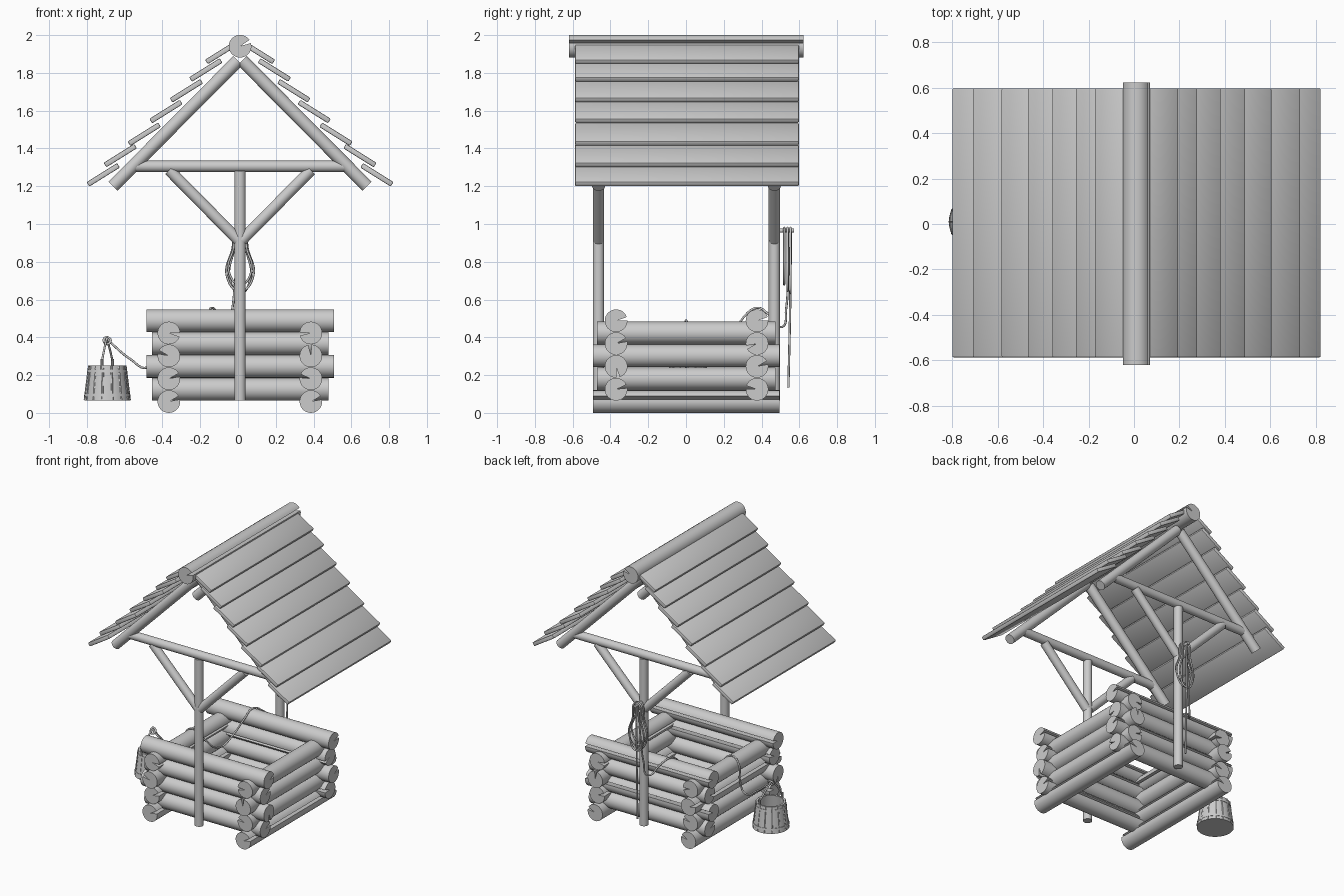
import bpy, bmesh
from math import sin, cos, pi, radians
from mathutils import Vector, Matrix

if "Cube" in bpy.data.objects:
    bpy.data.objects.remove(bpy.data.objects["Cube"])


def finish(bm, name, smooth=True):
    bmesh.ops.recalc_face_normals(bm, faces=bm.faces)
    me = bpy.data.meshes.new(name)
    bm.to_mesh(me)
    bm.free()
    ob = bpy.data.objects.new(name, me)
    bpy.context.collection.objects.link(ob)
    if smooth:
        bpy.ops.object.select_all(action='DESELECT')
        ob.select_set(True)
        bpy.context.view_layer.objects.active = ob
        bpy.ops.object.shade_smooth_by_angle(angle=radians(35))
    return ob


def rod(name, a, b, r, crack=None, n=28):
    """Round timber from a to b; crack = angle of a lengthwise split."""
    a, b = Vector(a), Vector(b)
    d = (b - a).normalized()
    up = Vector((0, 0, 1)) if abs(d.z) < 0.95 else Vector((0, 1, 0))
    u = d.cross(up).normalized()
    v = u.cross(d)
    if crack is None:
        pts = [(r * cos(2 * pi * i / n), r * sin(2 * pi * i / n)) for i in range(n)]
    else:
        c, w = radians(crack), radians(9)
        ts = [c + w + (2 * pi - 2 * w) * i / (n - 1) for i in range(n)]
        pts = [(r * cos(t), r * sin(t)) for t in ts]
        pts.append((0.08 * r * cos(c), 0.08 * r * sin(c)))
    bm = bmesh.new()
    f = bm.faces.new([bm.verts.new(a + u * x + v * y) for x, y in pts])
    ext = bmesh.ops.extrude_face_region(bm, geom=[f], use_keep_orig=True)
    vs = [e for e in ext['geom'] if isinstance(e, bmesh.types.BMVert)]
    bmesh.ops.translate(bm, verts=vs, vec=b - a)
    return finish(bm, name)


def rope(name, pts, r=0.006, cyclic=False):
    cu = bpy.data.curves.new(name, 'CURVE')
    cu.dimensions = '3D'
    cu.bevel_depth, cu.bevel_resolution, cu.resolution_u = r, 2, 6
    cu.use_fill_caps = True
    s = cu.splines.new('BEZIER')
    s.bezier_points.add(len(pts) - 1)
    for p, co in zip(s.bezier_points, pts):
        p.co = co
        p.handle_left_type = p.handle_right_type = 'AUTO'
    s.use_cyclic_u = cyclic
    ob = bpy.data.objects.new(name, cu)
    bpy.context.collection.objects.link(ob)


def lathe(name, profile, centre, n=32):
    """Closed profile of (radius, z) turned round the z axis."""
    bm = bmesh.new()
    rings = [[bm.verts.new((centre[0] + r * cos(2 * pi * i / n),
                            centre[1] + r * sin(2 * pi * i / n), z))
              for i in range(n)] for r, z in profile]
    for A, B in zip(rings, rings[1:]):
        for i in range(n):
            j = (i + 1) % n
            bm.faces.new((A[i], A[j], B[j], B[i]))
    return bm, rings


# Well wall: interlocking cracked logs
y_cracks = {-1: (20, 20, 160, -10), 1: (20, 165, 95, 185)}
x_cracks = {-1: (15, -80, 20, 10), 1: (170, 20, 200, 10)}
for s in (-1, 1):
    for i in range(4):
        e = 0.493 if i % 2 == 0 else 0.47
        x = 0.01 + 0.376 * s
        z = 0.06 + 0.121 * i
        rod("side_log", (x, -e, z), (x, e + 0.003, z), 0.06, y_cracks[s][i])
        e = 0.468 if i % 2 == 0 else 0.497
        y = 0.003 + 0.373 * s
        z = 0.125 + 0.121 * i
        rod("cross_log", (0.012 + e, y, z), (0.012 - e, y, z), 0.06, x_cracks[s][i])

# Two roof frames: post, tie beam, braces, rafters
CX = 0.011
for y in (-0.463, 0.468):
    rod("post", (CX, y, 0.065), (CX, y, 1.28), 0.03)
    rod("tie_beam", (-0.57, y, 1.305), (0.595, y, 1.305), 0.03)
    for s in (-1, 1):
        rod("brace", (CX + 0.01 * s, y, 0.915), (CX + 0.375 * s, y, 1.285), 0.03)
        rod("rafter", (CX + 0.672 * s, y, 1.2), (CX + 0.012 * s, y, 1.865), 0.034)

# Ridge log
rod("ridge_log", (CX, -0.62, 1.941), (CX, 0.622, 1.941), 0.06, 25)

# Overlapping roof planks: distance from ridge, bottom edge height
courses = [(0.805, 1.21), (0.715, 1.312), (0.588, 1.425), (0.473, 1.545),
           (0.365, 1.655), (0.262, 1.765), (0.178, 1.858)]
for s in (-1, 1):
    for k, (x, z) in enumerate(courses):
        length = 0.19 if k < 6 else 0.155
        t = radians(32)
        d = Vector((-s * cos(t), 0, sin(t)))
        nrm = Vector((s * sin(t), 0, cos(t)))
        c = Vector((CX + s * x, 0.005, z)) + d * (length / 2)
        m = Matrix((d, (0, 1, 0), nrm)).transposed().to_4x4()
        bm = bmesh.new()
        bmesh.ops.create_cube(bm, size=1, matrix=Matrix.Translation(c) @ m
                              @ Matrix.Diagonal((length, 1.184, 0.028, 1)))
        bmesh.ops.bevel(bm, geom=bm.edges[:], offset=0.006, segments=2,
                        affect='EDGES', profile=0.5)
        finish(bm, "roof_plank")

# Bucket: tapered shell with staves, hoops and floor
B = (-0.692, 0.01)
bm, rings = lathe("bucket", [(0.122, 0.065), (0.098, 0.25), (0.085, 0.25), (0.107, 0.085)], B)
bm.faces.new(rings[0])
bm.faces.new(rings[-1])
finish(bm, "bucket")
for z, r in ((0.095, 0.119), (0.222, 0.1025)):
    bm, rings = lathe("hoop", [(r + 0.001, z - 0.008), (r + 0.004, z - 0.008),
                               (r + 0.002, z + 0.008), (r - 0.001, z + 0.008)], B)
    finish(bm, "bucket_hoop")
for i in range(14):
    a = 2 * pi * i / 14
    rod("bucket_stave", (B[0] + 0.119 * cos(a), B[1] + 0.119 * sin(a), 0.067),
        (B[0] + 0.096 * cos(a), B[1] + 0.096 * sin(a), 0.25), 0.006, n=6)

# Bucket handle
apex = (-0.695, 0.01, 0.395)
for x, y in ((-0.72, -0.08), (-0.664, 0.1)):
    rod("bucket_ear", (x, y, 0.22), (x, y, 0.285), 0.008, n=10)
    rope("bucket_handle", [(x, y, 0.275), ((x - 0.695) / 2, y * 0.5, 0.34), apex])
rope("bucket_knot", [(-0.71, 0.01, 0.385), (-0.695, 0.022, 0.4),
                     (-0.675, 0.01, 0.38), (-0.695, 0, 0.365)], 0.007, True)

# Rope from bucket over the wall, through the well and up to the back post
rope("well_rope", [apex, (-0.65, 0.01, 0.35), (-0.57, 0, 0.285), (-0.48, 0, 0.24),
                   (-0.435, 0, 0.33), (-0.43, 0, 0.43), (-0.37, 0, 0.489),
                   (-0.295, 0.03, 0.42), (-0.25, 0.14, 0.33), (-0.2, 0.25, 0.41),
                   (-0.16, 0.3, 0.5), (-0.14, 0.375, 0.556), (-0.1, 0.44, 0.52),
                   (-0.05, 0.51, 0.455), (-0.03, 0.53, 0.55), (-0.015, 0.54, 0.7),
                   (CX, 0.54, 0.96)])

# Peg and hanging coil on the back post
rod("rope_peg", (CX, 0.48, 0.965), (CX, 0.572, 0.965), 0.011, n=12)
for y, w, z in ((0.52, 0.062, 0.68), (0.537, 0.07, 0.645), (0.553, 0.055, 0.635)):
    rope("rope_coil", [(CX, y, 0.98), (CX - w * 0.6, y, 0.86), (CX - w, y, z + 0.08),
                       (CX, y, z), (CX + w, y, z + 0.08), (CX + w * 0.6, y, 0.86)],
         cyclic=True)
rope("rope_tail", [(CX, 0.555, 0.975), (CX, 0.552, 0.6), (CX, 0.542, 0.135)])
